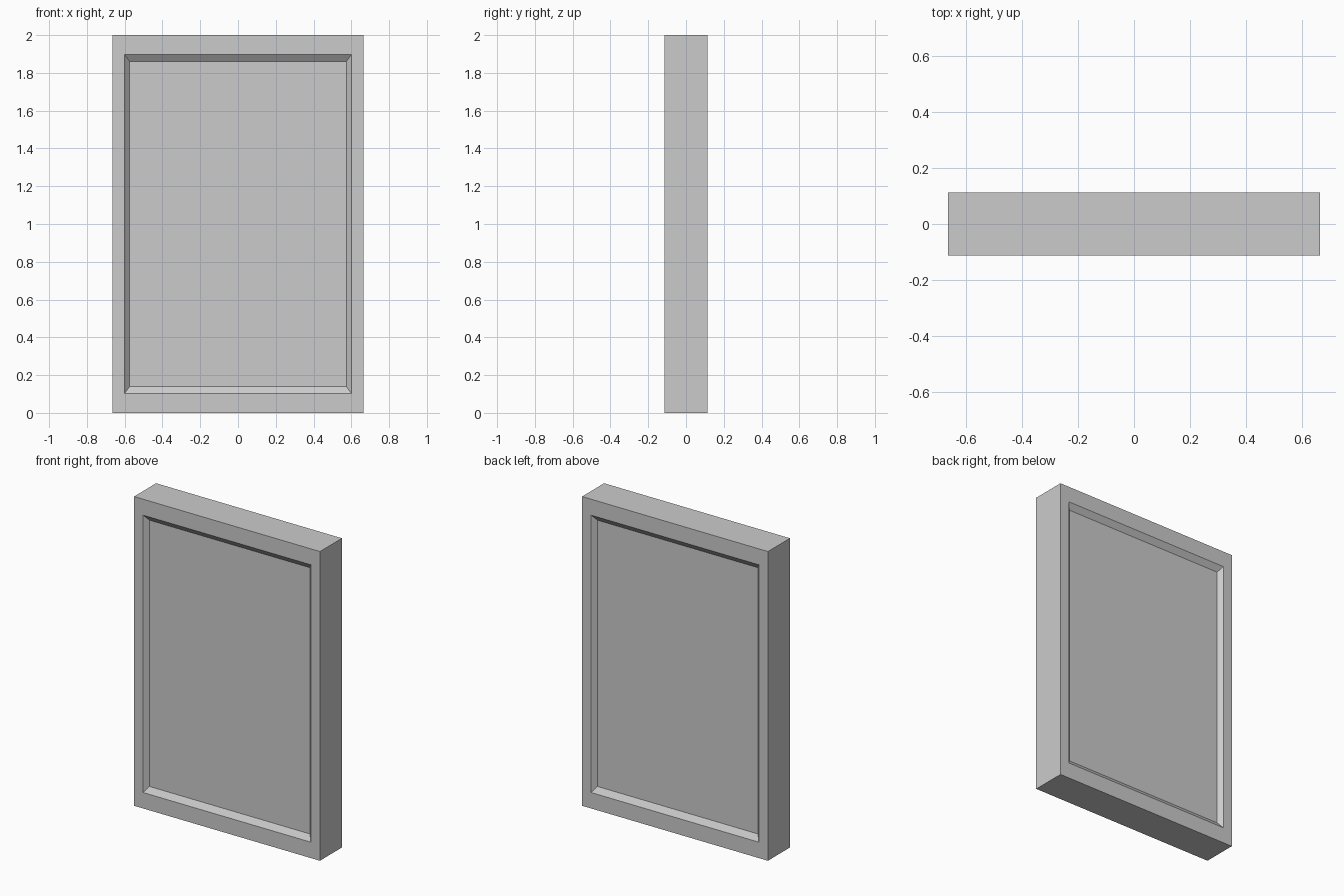
import bpy, bmesh
from mathutils import Vector

if "Cube" in bpy.data.objects:
    bpy.data.objects.remove(bpy.data.objects["Cube"])

W, D, H = 1.33, 0.225, 2.0


def ring(bm, face, half_w, half_h, y):
    """Extrude a face into a smaller rectangle centred on the panel."""
    face = bmesh.ops.extrude_discrete_faces(bm, faces=[face])["faces"][0]
    c = face.calc_center_median()
    for v in face.verts:
        v.co = Vector((half_w if v.co.x > c.x else -half_w, y,
                       H / 2 + (half_h if v.co.z > c.z else -half_h)))
    return face


# Slab body
bm = bmesh.new()
bmesh.ops.create_cube(bm, size=1)
bmesh.ops.scale(bm, vec=(W, D, H), verts=bm.verts)
bmesh.ops.translate(bm, vec=(0, 0, H / 2), verts=bm.verts)
bm.normal_update()

# Flat border, then sloped recess, on front and back
for face in [f for f in bm.faces if abs(f.normal.y) > 0.9]:
    side = 1 if face.normal.y > 0 else -1
    face = ring(bm, face, 0.60, 0.897, side * D / 2)
    ring(bm, face, 0.574, 0.861, side * (D / 2 - 0.027))

bmesh.ops.recalc_face_normals(bm, faces=bm.faces)
mesh = bpy.data.meshes.new("framed_panel")
bm.to_mesh(mesh)
bm.free()
panel = bpy.data.objects.new("framed_panel", mesh)
bpy.context.collection.objects.link(panel)
